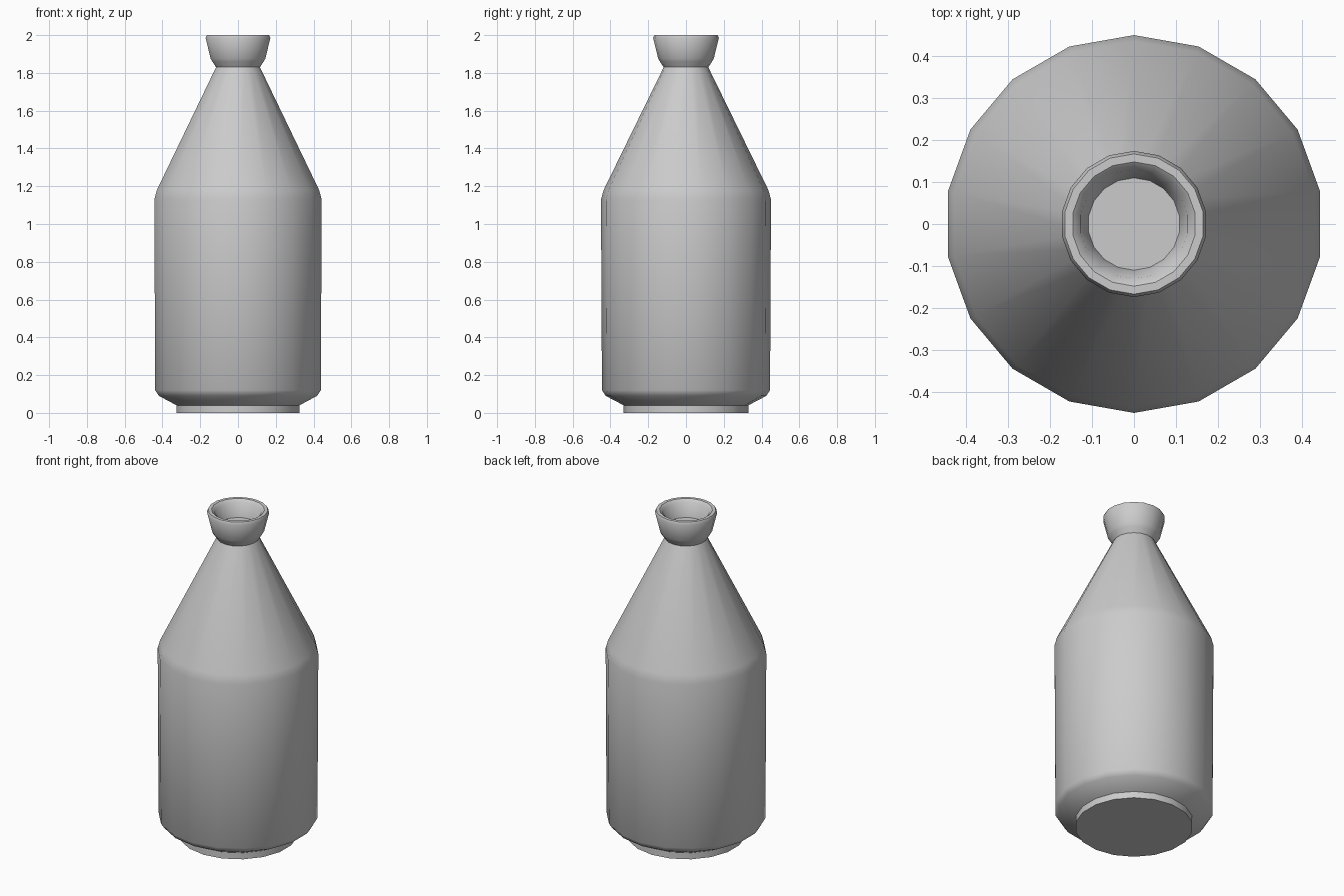
import bpy, bmesh, math

if "Cube" in bpy.data.objects:
    bpy.data.objects.remove(bpy.data.objects["Cube"])

SIDES = 18

grey = bpy.data.materials.new("plain grey")
grey.diffuse_color = (0.6, 0.6, 0.6, 1)
grey.use_nodes = True
grey.node_tree.nodes["Principled BSDF"].inputs["Base Color"].default_value = grey.diffuse_color


def lathe(name, profile):
    """Spin a (radius, height) profile round z and cap both ends."""
    bm = bmesh.new()
    rings = []
    for r, z in profile:
        ring = []
        for i in range(SIDES):
            a = math.pi / 2 + i * math.tau / SIDES
            ring.append(bm.verts.new((r * math.cos(a), r * math.sin(a), z)))
        rings.append(ring)
    for low, high in zip(rings, rings[1:]):
        for i in range(SIDES):
            j = (i + 1) % SIDES
            bm.faces.new((low[i], low[j], high[j], high[i]))
    bm.faces.new(rings[0][::-1])
    bm.faces.new(rings[-1])
    mesh = bpy.data.meshes.new(name)
    bm.to_mesh(mesh)
    bm.free()
    mesh.materials.append(grey)
    obj = bpy.data.objects.new(name, mesh)
    bpy.context.collection.objects.link(obj)
    bpy.context.view_layer.objects.active = obj
    obj.select_set(True)
    bpy.ops.object.shade_smooth_by_angle(angle=math.radians(40))
    obj.select_set(False)
    return obj


lathe("bottle", [
    (0.33, 0.0), (0.33, 0.04),                      # foot
    (0.425, 0.09), (0.445, 0.12),                   # lower bevel
    (0.45, 1.13), (0.436, 1.18),                    # body and shoulder
    (0.118, 1.83),                                  # cone up to the neck
    (0.138, 1.86), (0.147, 1.875),                  # underside of lip
    (0.174, 1.985), (0.167, 2.0),                   # flared lip
    (0.148, 2.0), (0.13, 1.985),                    # rounded rim
    (0.11, 1.90),                                   # mouth wall and floor
])
